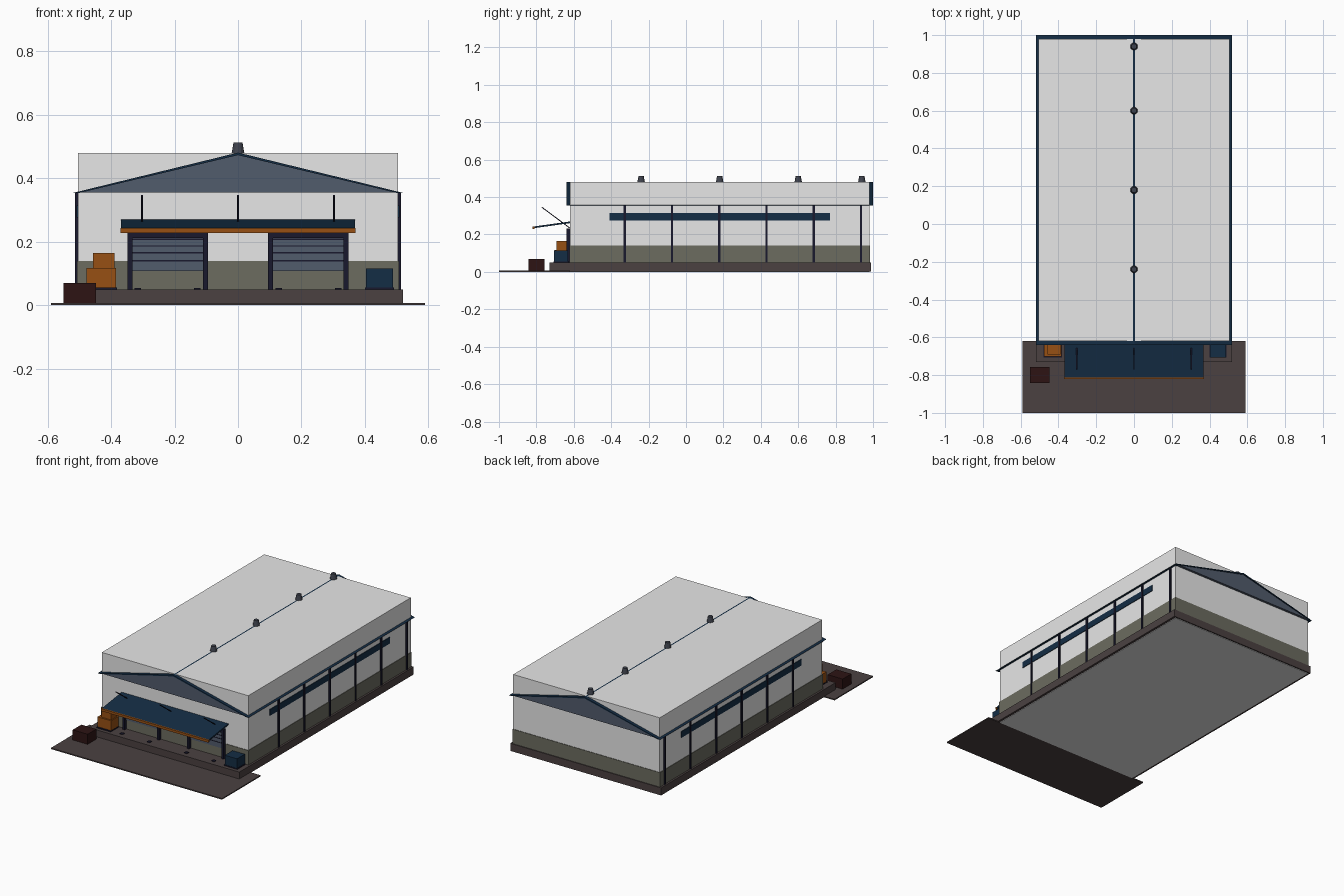
import bpy
from math import atan2, hypot
from mathutils import Vector

cube = bpy.data.objects.get("Cube")
if cube:
    bpy.data.objects.remove(cube, do_unlink=True)


def material(name, colour):
    m = bpy.data.materials.new(name)
    m.use_nodes = True
    m.diffuse_color = (*colour, 1)
    m.node_tree.nodes["Principled BSDF"].inputs["Base Color"].default_value = (*colour, 1)
    return m


GREY = material("light grey", (0.8, 0.8, 0.8))
SLATE = material("slate cladding", (0.083, 0.106, 0.15))
NAVY = material("navy", (0.007, 0.026, 0.058))
OLIVE = material("olive concrete", (0.15, 0.15, 0.117))
BROWN = material("brown paving", (0.07, 0.053, 0.053))
ORANGE = material("orange", (0.31, 0.08, 0.007))
STEEL = material("dark steel", (0.009, 0.009, 0.026))
RED = material("dark red", (0.026, 0.007, 0.007))
VENT = material("vent grey", (0.05, 0.056, 0.075))


def mesh(name, verts, faces, mat):
    me = bpy.data.meshes.new(name)
    me.from_pydata(verts, [], faces)
    me.materials.append(mat)
    ob = bpy.data.objects.new(name, me)
    bpy.context.collection.objects.link(ob)
    return ob


def box(name, x, y, z, mat):
    """Box from three (low, high) ranges."""
    bpy.ops.mesh.primitive_cube_add(size=1, location=[sum(r) / 2 for r in (x, y, z)])
    ob = bpy.context.object
    ob.name = name
    ob.scale = [r[1] - r[0] for r in (x, y, z)]
    ob.data.materials.append(mat)
    return ob


def prism(name, profile, y0, y1, mat):
    """Extrude an x-z profile, listed counterclockwise from the front, along y."""
    n = len(profile)
    verts = [(x, y, z) for y in (y0, y1) for x, z in profile]
    faces = [tuple(range(n)), tuple(reversed(range(n, 2 * n)))]
    faces += [(i, i + n, (i + 1) % n + n, (i + 1) % n) for i in range(n)]
    return mesh(name, verts, faces, mat)


def beam(name, x, start, end, width, thick, mat):
    """Straight bar between two y-z points."""
    (y0, z0), (y1, z1) = start, end
    length = hypot(y1 - y0, z1 - z0)
    ob = box(name, (x - width / 2, x + width / 2), (0, length), (0, thick), mat)
    ob.location = (x, (y0 + y1) / 2, (z0 + z1) / 2)
    ob.rotation_euler.x = atan2(z1 - z0, y1 - y0)
    return ob


# Ground, plinth and main hall
box("forecourt", (-0.59, 0.59), (-1, -0.62), (0, 0.007), BROWN)
box("loading_dock_plinth", (-0.52, 0.52), (-0.73, 0.988), (0.003, 0.05), BROWN)
box("main_hall", (-0.505, 0.505), (-0.62, 0.98), (0, 0.48), GREY)
box("wall_base_band", (-0.508, 0.508), (-0.623, 0.983), (0.045, 0.14), OLIVE)

# Gable roof
prism("gable_infill", [(-0.5, 0.356), (0.5, 0.356), (0, 0.474)], -0.635, 0.995, SLATE)
prism("roof_sheet", [(-0.52, 0.354), (-0.5, 0.354), (0, 0.473), (0.5, 0.354),
                     (0.52, 0.354), (0, 0.481)], -0.64, 1.0, NAVY)

# Ridge vents
for y in (-0.24, 0.18, 0.6, 0.94):
    bpy.ops.mesh.primitive_cone_add(vertices=12, radius1=0.02, radius2=0.014,
                                    depth=0.034, location=(0, y, 0.496))
    bpy.context.object.name = "ridge_vent"
    bpy.context.object.data.materials.append(VENT)

# Columns and window strips on both long sides
for side in (-1, 1):
    def out(a, b):
        return tuple(sorted((side * a, side * b)))
    for i in range(6):
        y = -0.327 + i * 0.2525
        box("side_column", out(0.5, 0.513), (y - 0.006, y + 0.006), (0.05, 0.354), STEEL)
    box("side_window_strip", out(0.502, 0.509), (-0.41, 0.77), (0.276, 0.315), NAVY)

# Loading doors with frames, slat lines and dock bumpers
for c in (-0.222, 0.222):
    box("loading_door", (c - 0.113, c + 0.113), (-0.628, -0.615), (0.108, 0.215), SLATE)
    for z in (0.14, 0.165, 0.187, 0.208):
        box("door_slat_line", (c - 0.113, c + 0.113), (-0.63, -0.626), (z - 0.002, z + 0.002), STEEL)
    box("door_header", (c - 0.127, c + 0.127), (-0.64, -0.615), (0.212, 0.232), STEEL)
    for s in (-1, 1):
        p = c + s * 0.119
        box("door_post", (p - 0.008, p + 0.008), (-0.64, -0.615), (0.05, 0.232), STEEL)
        b = c + s * 0.094
        box("dock_marker", (b - 0.01, b + 0.01), (-0.7, -0.68), (0.049, 0.054), STEEL)

# Sloping canopy with lip and stay rods
beam("canopy", 0, (-0.815, 0.238), (-0.62, 0.265), 0.736, 0.009, NAVY)
box("canopy_lip", (-0.37, 0.37), (-0.821, -0.811), (0.228, 0.243), ORANGE)
for x in (-0.303, 0, 0.303):
    beam("canopy_stay", x, (-0.77, 0.345), (-0.622, 0.235), 0.006, 0.005, STEEL)

# Crates and pallets
box("red_crate", (-0.55, -0.447), (-0.842, -0.757), (0.007, 0.07), RED)
box("lower_orange_crate", (-0.477, -0.384), (-0.702, -0.627), (0.055, 0.117), ORANGE)
box("upper_orange_crate", (-0.457, -0.39), (-0.692, -0.638), (0.117, 0.165), ORANGE)
box("navy_crate", (0.403, 0.488), (-0.706, -0.63), (0.055, 0.115), NAVY)
for x in ((-0.479, -0.382), (0.4, 0.491)):
    box("pallet", x, (-0.708, -0.625), (0.049, 0.056), STEEL)
